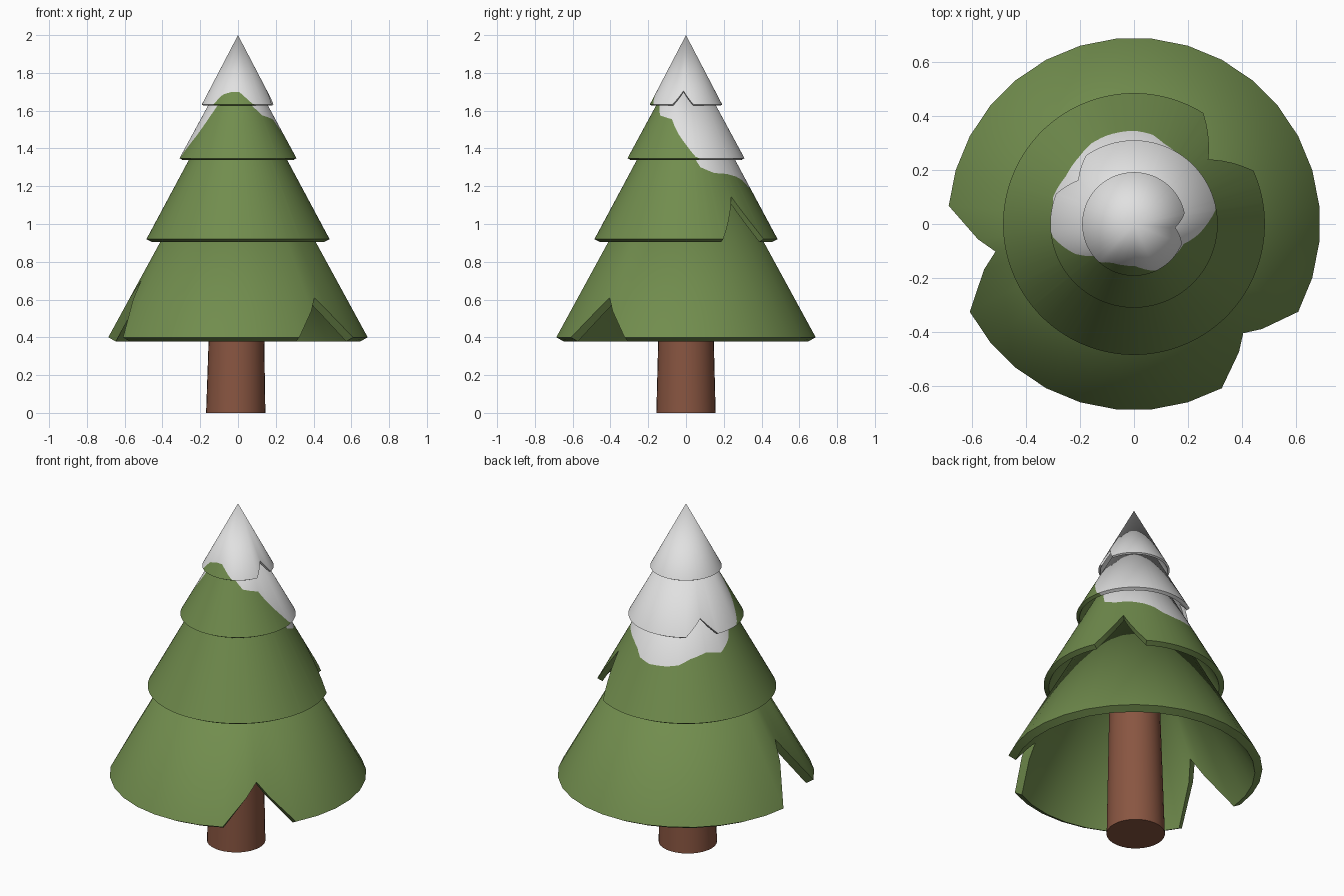
import bpy, bmesh, math

if "Cube" in bpy.data.objects:
    bpy.data.objects.remove(bpy.data.objects["Cube"])


def material(name, rgb):
    m = bpy.data.materials.new(name)
    m.diffuse_color = (*rgb, 1)
    m.use_nodes = True
    m.node_tree.nodes["Principled BSDF"].inputs["Base Color"].default_value = m.diffuse_color
    return m


GREEN = material("needle_green", (0.165, 0.265, 0.075))
SNOW = material("snow_white", (0.75, 0.75, 0.75))
BARK = material("bark_brown", (0.25, 0.092, 0.053))

# Lower edge of the snow: (angle in degrees, height)
EDGE = [(-10, 1.48), (0, 1.42), (9, 1.36), (16, 1.30), (30, 1.27), (46, 1.265),
        (60, 1.25), (70, 1.23), (78, 1.195), (90, 1.18), (107, 1.185), (118, 1.195),
        (129, 1.225), (145, 1.25), (162, 1.235), (176, 1.28), (184, 1.33), (191, 1.37),
        (207, 1.47), (219, 1.57), (225, 1.615), (233, 1.66), (241, 1.685), (258, 1.70),
        (272, 1.70), (280, 1.68), (288, 1.655), (303, 1.61), (313, 1.575), (338, 1.555),
        (350, 1.48), (360, 1.42)]


def snow_height(a):
    for (a0, z0), (a1, z1) in zip(EDGE, EDGE[1:]):
        if a0 <= a <= a1:
            return z0 + (z1 - z0) * (a - a0) / (a1 - a0)


def shade(ob):
    bpy.ops.object.select_all(action='DESELECT')
    ob.select_set(True)
    bpy.context.view_layer.objects.active = ob
    bpy.ops.object.shade_smooth_by_angle(angle=math.radians(35))


def finish(name, bm, mats):
    bmesh.ops.remove_doubles(bm, verts=bm.verts, dist=1e-5)
    bmesh.ops.recalc_face_normals(bm, faces=bm.faces)
    me = bpy.data.meshes.new(name)
    bm.to_mesh(me)
    bm.free()
    for m in mats:
        me.materials.append(m)
    ob = bpy.data.objects.new(name, me)
    bpy.context.collection.objects.link(ob)
    shade(ob)


def tier(name, radius, z_rim, z_top, thick, sides, notches, snowy):
    """Hollow cone with V notches (start, tip, end angle, tip height) in its rim."""
    slope = radius / (z_top - z_rim)
    n_len = math.hypot(1, slope)
    step = 360 / sides
    angles = {round((i + 0.5) * step, 3) for i in range(sides)}
    for n in notches:
        angles.update(a % 360 for a in n[:3])
    if snowy:
        angles.update(a for a, _ in EDGE if 0 < a < 360)
    angles = sorted(angles)

    def rim_height(a):
        for start, tip, end, z in notches:
            for d in (a - tip, a - tip - 360, a - tip + 360):
                if start - tip <= d <= end - tip:
                    f = d / (start - tip) if d < 0 else d / (end - tip)
                    return z + (z_rim - z) * f
        return z_rim

    bm = bmesh.new()
    apex = bm.verts.new((0, 0, z_top))
    inner_apex = bm.verts.new((0, 0, z_top - thick * n_len / slope))
    cols = []
    for a in angles:
        # keep in-between columns on the flat facets
        off = (a - 0.5 * step) % step
        chord = math.cos(math.radians(step / 2)) / math.cos(math.radians(off - step / 2))
        c, s = math.cos(math.radians(a)), math.sin(math.radians(a))

        def put(z, t=0):
            r = ((z_top - z) * slope - t / n_len) * chord
            return bm.verts.new((r * c, r * s, z - t * slope / n_len))

        zr = rim_height(a)
        zs = min(max(snow_height(a), zr), z_top - 0.02) if snowy else zr
        cols.append((put(zr), put(zs), put(zr, thick), zs - zr < 1e-4 and snowy))
    for p, q in zip(cols, cols[1:] + cols[:1]):
        low = int(p[3] and q[3])
        for verts, mat in (((p[0], q[0], q[1], p[1]), 0),
                           ((p[1], q[1], apex), int(snowy)),
                           ((q[0], p[0], p[2], q[2]), low),
                           ((q[2], p[2], inner_apex), low)):
            bm.faces.new(verts).material_index = mat
    finish(name, bm, (GREEN, SNOW))


# Foliage tiers, bottom to top
tier("bottom_branches", 0.69, 0.40, 1.66, 0.046, 32,
     [(174.375, 191.25, 208.125, 0.70), (298.125, 315, 331.875, 0.61)], False)
tier("middle_branches", 0.485, 0.92, 1.825, 0.032, 96, [(24, 41, 58, 1.145)], True)
tier("upper_branches", 0.31, 1.348, 1.92, 0.020, 96, [(125, 142, 159, 1.435)], True)
tier("top_branches", 0.192, 1.632, 2.0, 0.012, 96, [(338, 355, 372, 1.705)], True)

# Trunk
bm = bmesh.new()
bmesh.ops.create_cone(bm, cap_ends=True, segments=32, radius1=0.157, radius2=0.125, depth=1.25)
for v in bm.verts:
    v.co.z += 0.625
    v.co.x -= 0.012 * (1 - v.co.z / 1.25)
finish("trunk", bm, (BARK,))
